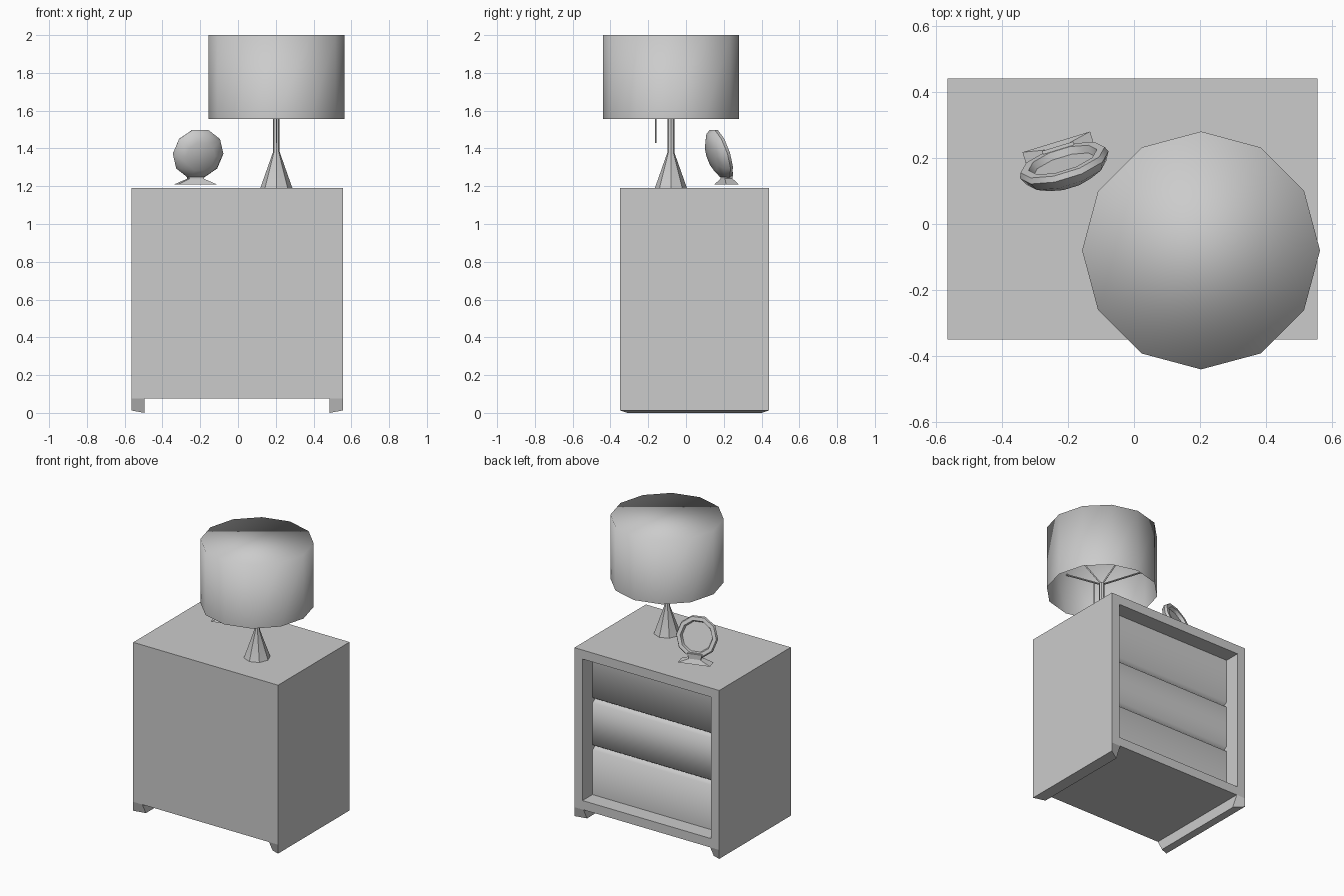
import bpy, bmesh
from math import sin, cos, pi, radians
from mathutils import Matrix, Vector

if "Cube" in bpy.data.objects:
    bpy.data.objects.remove(bpy.data.objects["Cube"])


def make(name, verts, faces, smooth=None, matrix=None):
    me = bpy.data.meshes.new(name)
    me.from_pydata([tuple(v) for v in verts], [], faces)
    bm = bmesh.new()
    bm.from_mesh(me)
    bmesh.ops.remove_doubles(bm, verts=bm.verts, dist=1e-5)
    bmesh.ops.recalc_face_normals(bm, faces=bm.faces)
    bm.to_mesh(me)
    bm.free()
    if smooth is not None:
        me.shade_smooth()
        me.set_sharp_from_angle(angle=radians(smooth))
    if matrix:
        me.transform(matrix)
    ob = bpy.data.objects.new(name, me)
    bpy.context.collection.objects.link(ob)
    return ob


def lathe(name, profile, n, smooth=None, matrix=None):
    verts = [(r * cos(2 * pi * i / n), r * sin(2 * pi * i / n), z)
             for r, z in profile for i in range(n)]
    faces = []
    for k in range(len(profile) - 1):
        for i in range(n):
            j = (i + 1) % n
            faces.append((k * n + i, k * n + j, (k + 1) * n + j, (k + 1) * n + i))
    # flat n-gon caps where the profile asks for one by ending at radius zero
    return make(name, verts, faces, smooth, matrix)


def frustum(name, x0, x1, y0, y1, z0, z1, top=(1, 1), matrix=None):
    cx, cy = (x0 + x1) / 2, (y0 + y1) / 2
    v = []
    for z, sx, sy in ((z0, 1, 1), (z1, *top)):
        for x, y in ((x0, y0), (x1, y0), (x1, y1), (x0, y1)):
            v.append((cx + (x - cx) * sx, cy + (y - cy) * sy, z))
    f = [(0, 3, 2, 1), (4, 5, 6, 7)] + [(i, (i + 1) % 4, (i + 1) % 4 + 4, i + 4) for i in range(4)]
    return make(name, v, f, matrix=matrix)


def rod(name, a, b, r, n=4):
    a, b = Vector(a), Vector(b)
    d = b - a
    m = Matrix.Translation(a) @ d.to_track_quat('Z', 'Y').to_matrix().to_4x4()
    return lathe(name, [(0, 0), (r, 0), (r, d.length), (0, d.length)], n, matrix=m)


# cabinet shell, recessed on its +y side
X0, X1, Y0, Y1, Z0, Z1 = -0.565, 0.555, -0.35, 0.44, 0.075, 1.19
T, DEPTH = 0.063, 0.11
body = frustum("cabinet_body", X0, X1, Y0, Y1, Z0, Z1)
bm = bmesh.new()
bm.from_mesh(body.data)
back = max(bm.faces, key=lambda f: f.calc_center_median().y)
bmesh.ops.inset_region(bm, faces=[back], thickness=T, use_even_offset=True)
res = bmesh.ops.extrude_discrete_faces(bm, faces=[back])
for v in res["faces"][0].verts:
    v.co.y -= DEPTH + 0.035
bm.to_mesh(body.data)
bm.free()

# three drawer fronts with V grooves between them
zb, zt, yf = Z0 + T, Z1 - T, Y1 - DEPTH
h = (zt - zb) / 3
for i in range(3):
    a, b = zb + i * h, zb + (i + 1) * h
    prof = [(yf if i == 0 else yf - 0.03, a)]
    if i > 0:
        prof.append((yf, a + 0.018))
    if i < 2:
        prof += [(yf, b - 0.018), (yf - 0.03, b)]
    else:
        prof.append((yf, b))
    n = len(prof)
    verts = [(x, y, z) for x in (X0 + T, X1 - T) for y, z in prof]
    make("drawer_front_%d" % (i + 1), verts,
         [(k, k + 1, k + 1 + n, k + n) for k in range(n - 1)], 89)

# side runners with an outward-sloping underside
for name, xo, xi in (("left_runner", X0, X0 + 0.07), ("right_runner", X1, X1 - 0.07)):
    v = [(xo, Y0, 0.013), (xi, Y0 + 0.04, 0), (xi, Y1 - 0.04, 0), (xo, Y1, 0.013),
         (xo, Y0, Z0), (xi, Y0, Z0), (xi, Y1, Z0), (xo, Y1, Z0)]
    make(name, v, [(0, 3, 2, 1), (4, 5, 6, 7), (0, 1, 5, 4), (1, 2, 6, 5), (2, 3, 7, 6), (3, 0, 4, 7)])

# lamp: conical foot, pole, shade, spokes and pull cord
LX, LY = 0.203, -0.08
at_lamp = Matrix.Translation((LX, LY, 0))
lathe("lamp_base", [(0, Z1), (0.085, Z1), (0.018, 1.38), (0.018, 1.62), (0, 1.62)], 8, 40, at_lamp)

N, R = 12, 0.36
ring = [(R * cos(2 * pi * i / N), R * sin(2 * pi * i / N)) for i in range(N)]
shade = [(x, y, z) for z in (1.555, 2.0) for x, y in ring]
faces = [(i, (i + 1) % N, (i + 1) % N + N, i + N) for i in range(N)] + [tuple(range(N, 2 * N))]
make("lamp_shade", shade, faces, 180, at_lamp)

for i in range(4):
    a = pi / 2 * i
    rod("shade_spoke_%d" % (i + 1), (LX, LY, 1.61),
        (LX + 0.355 * cos(a), LY + 0.355 * sin(a), 1.84), 0.006)
rod("pull_cord", (LX, LY - 0.08, 1.43), (LX, LY - 0.08, 1.66), 0.003)

# tilted round table mirror on a flared foot
turn = Matrix.Rotation(radians(17), 4, 'Z')
tilt = Matrix.Translation((-0.207, 0.165, 1.367)) @ turn @ Matrix.Rotation(radians(-72), 4, 'X')
lathe("table_mirror", [(0, -0.045), (0.08, -0.036), (0.125, -0.012), (0.14, 0.015), (0.133, 0.032),
                       (0.108, 0.032), (0.1, 0.01), (0, 0.01)], 10, 45, tilt)
foot = Matrix.Translation((-0.225, 0.215, 0)) @ turn
frustum("mirror_foot", -0.107, 0.107, -0.035, 0.035, 1.21, 1.24, (0.36, 0.6), foot)
frustum("mirror_neck", -0.038, 0.038, -0.021, 0.021, 1.235, 1.275, (1.3, 1), foot)
